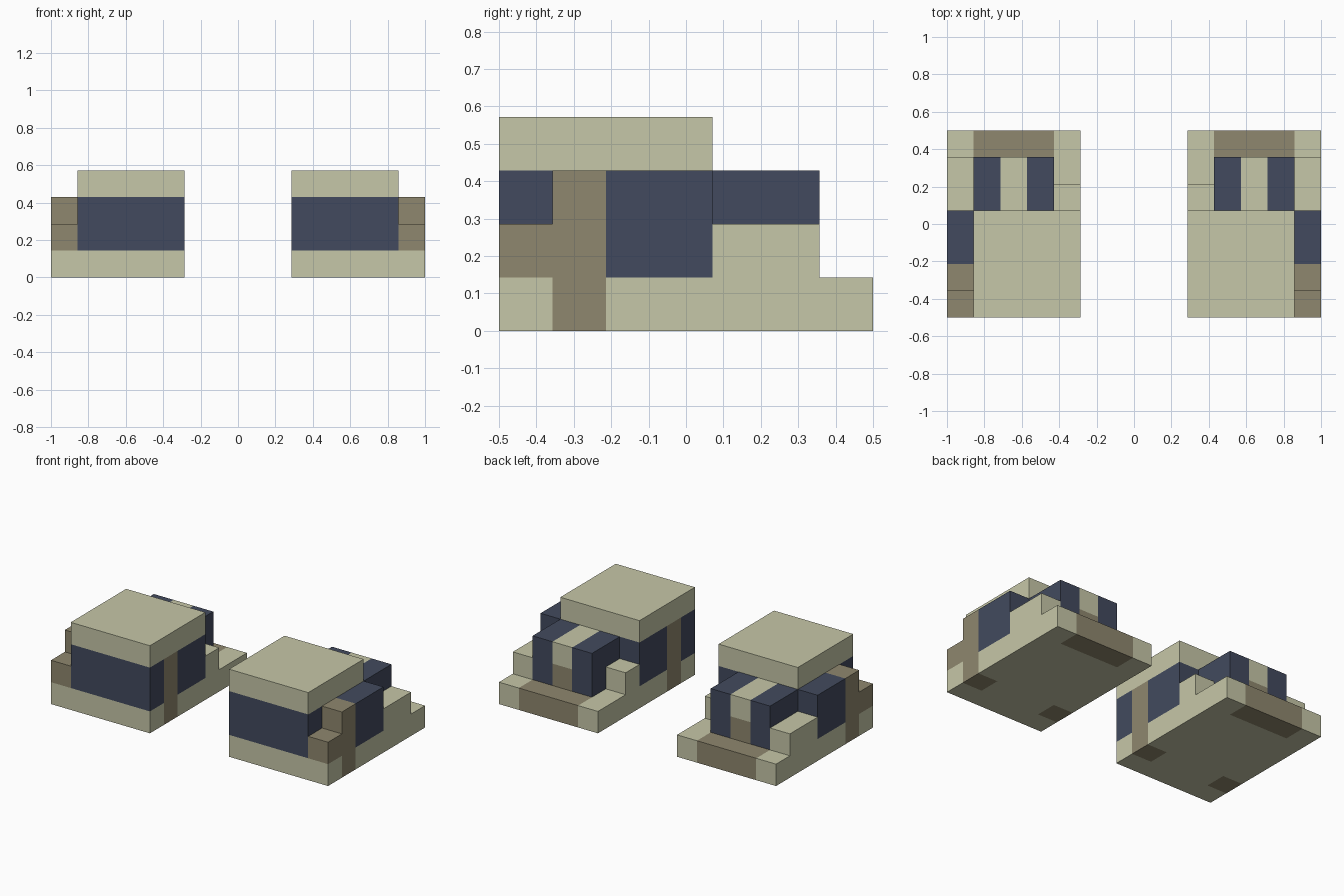
import bpy, bmesh
from mathutils import Vector
from itertools import product

if "Cube" in bpy.data.objects:
    bpy.data.objects.remove(bpy.data.objects["Cube"])

U = 1 / 7  # block size: the pair is 14 x 7 x 4 blocks


def lin(c):
    c /= 255
    return c / 12.92 if c <= 0.04045 else ((c + 0.055) / 1.055) ** 2.4


def material(name, rgb):
    m = bpy.data.materials.new(name)
    m.diffuse_color = (*[lin(c) for c in rgb], 1)
    m.use_nodes = True
    m.node_tree.nodes["Principled BSDF"].inputs["Base Color"].default_value = m.diffuse_color
    return m


CREAM = material("cream", (198, 199, 168))
BROWN = material("brown", (143, 135, 110))
NAVY = material("navy", (66, 74, 94))

# Parts of one shoe: name, colour, block boxes (low corner, high corner).
# x counts from the inner side outward, y from front to back, z up.
# A later part replaces the blocks of an earlier one.
PARTS = [
    ("sole", CREAM, [((0, 0, 0), (5, 7, 1))]),
    ("upper_body", NAVY, [((0, 0, 1), (4, 4, 3))]),
    ("outer_panel", NAVY, [((4, 2, 1), (5, 4, 3))]),
    ("top_cap", CREAM, [((0, 0, 3), (4, 4, 4))]),
    ("outer_step", CREAM, [((4, 4, 1), (5, 6, 2))]),
    ("inner_step", CREAM, [((0, 4, 1), (1, 5, 2))]),
    ("rear_uprights", NAVY, [((1, 4, 1), (2, 6, 3)), ((3, 4, 1), (4, 6, 3))]),
    ("rear_centre", CREAM, [((2, 4, 2), (3, 6, 3))]),
    ("rear_centre_base", BROWN, [((2, 4, 1), (3, 6, 2))]),
    ("rear_bumper", BROWN, [((1, 6, 0), (4, 7, 1))]),
    ("outer_strap", BROWN, [((4, 1, 0), (5, 2, 3)), ((4, 0, 1), (5, 1, 2))]),
    ("inner_strap", BROWN, [((0, 1, 0), (1, 2, 3))]),
]

# Which part fills each block
owner = {}
for name, mat, boxes in PARTS:
    for lo, hi in boxes:
        for cell in product(*[range(a, b) for a, b in zip(lo, hi)]):
            owner[cell] = name


def build(name, mat, side, label):
    """Make the visible faces of one part on one side (+1 or -1)."""
    bm = bmesh.new()
    for cell in [c for c, n in owner.items() if n == name]:
        for axis, d in product(range(3), (0, 1)):
            near = list(cell)
            near[axis] += 2 * d - 1
            if tuple(near) in owner:
                continue
            b, c = (axis + 1) % 3, (axis + 2) % 3
            corners = []
            for s, t in ((0, 0), (1, 0), (1, 1), (0, 1)):
                p = list(cell)
                p[axis] += d
                p[b] += s
                p[c] += t
                corners.append(Vector((side * (p[0] + 2), p[1] - 3.5, p[2])) * U)
            if (d == 0) != (side < 0):
                corners.reverse()
            bm.faces.new([bm.verts.new(v) for v in corners])
    bmesh.ops.remove_doubles(bm, verts=bm.verts, dist=1e-4)
    bmesh.ops.dissolve_limit(bm, angle_limit=0.02, verts=bm.verts, edges=bm.edges)
    mesh = bpy.data.meshes.new(f"{label}_{name}")
    bm.to_mesh(mesh)
    bm.free()
    mesh.materials.append(mat)
    bpy.context.collection.objects.link(bpy.data.objects.new(mesh.name, mesh))


# The two shoes mirror each other
for side, label in ((1, "right"), (-1, "left")):
    for name, mat, _ in PARTS:
        build(name, mat, side, label)
